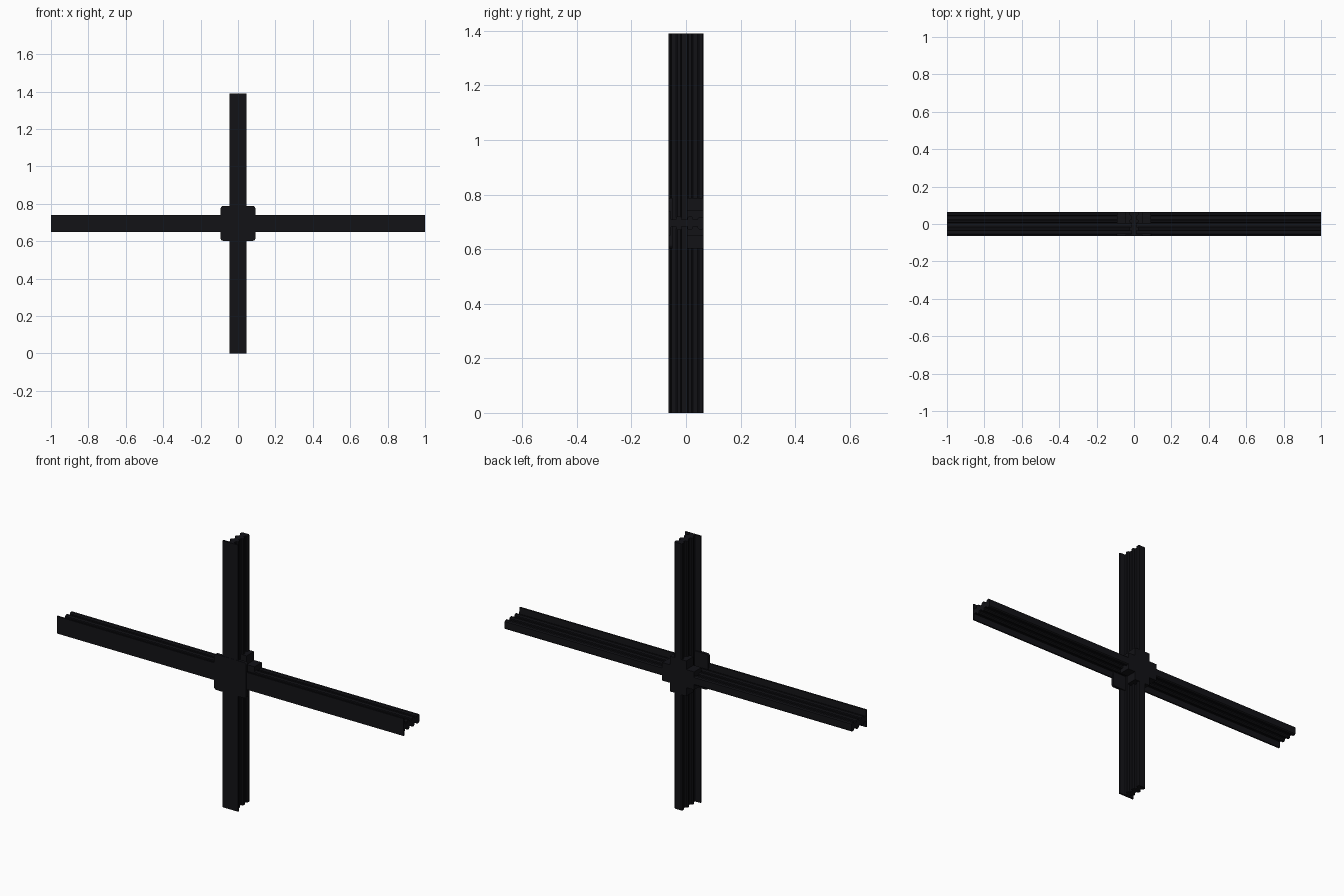
import bpy, bmesh, math

if "Cube" in bpy.data.objects:
    bpy.data.objects.remove(bpy.data.objects["Cube"])

MID = 0.695  # height of the crossing

black = bpy.data.materials.new("black_rubber")
black.diffuse_color = (0.006, 0.006, 0.008, 1)
black.use_nodes = True
black.node_tree.nodes["Principled BSDF"].inputs["Base Color"].default_value = black.diffuse_color


def extrude(name, pts, to_start, to_end):
    """Closed outline swept between two placements."""
    bm = bmesh.new()
    a = [bm.verts.new(to_start(*p)) for p in pts]
    b = [bm.verts.new(to_end(*p)) for p in pts]
    n = len(pts)
    bm.faces.new(a)
    bm.faces.new(b[::-1])
    for i in range(n):
        bm.faces.new((a[i], b[i], b[(i + 1) % n], a[(i + 1) % n]))
    bmesh.ops.recalc_face_normals(bm, faces=bm.faces)
    me = bpy.data.meshes.new(name)
    bm.to_mesh(me)
    bm.free()
    me.materials.append(black)
    ob = bpy.data.objects.new(name, me)
    bpy.context.collection.objects.link(ob)
    return ob


# Bar section: thin wide face strip, narrow stem, three ribs
half = [(0.045, -0.064), (0.045, -0.056), (0.013, -0.054)]
for y0, y1, w in ((-0.036, -0.016, 0.025), (0.005, 0.025, 0.025), (0.043, 0.065, 0.023)):
    c = 0.005
    half += [(0.013, y0), (w - c, y0), (w, y0 + c), (w, y1 - c), (w - c, y1)]
    if y1 < 0.06:
        half.append((0.013, y1))
section = half + [(-w, y) for w, y in reversed(half)]

extrude("vertical_bar", section, lambda w, y: (w, y, 0), lambda w, y: (w, y, 2 * MID))
extrude("horizontal_bar", section, lambda w, y: (-1, y, MID + w), lambda w, y: (1, y, MID + w))

# Front cover plate with rounded corners
R, r = 0.093, 0.014
plate = []
for k in range(4):
    cx = (R - r) * (1 if k in (0, 3) else -1)
    cz = (R - r) * (1 if k in (0, 1) else -1)
    for i in range(5):
        t = math.pi / 2 * (k + i / 4)
        plate.append((cx + r * math.cos(t), cz + r * math.sin(t)))
extrude("front_plate", plate, lambda x, z: (x, -0.065, MID + z), lambda x, z: (x, -0.050, MID + z))

# Cross-shaped connector behind the plate
L, h = 0.092, 0.047
plus = [(L, -h), (L, h), (h, h), (h, L), (-h, L), (-h, h),
        (-L, h), (-L, -h), (-h, -h), (-h, -L), (h, -L), (h, -h)]
extrude("cross_connector", plus, lambda x, z: (x, 0.004, MID + z), lambda x, z: (x, 0.065, MID + z))
